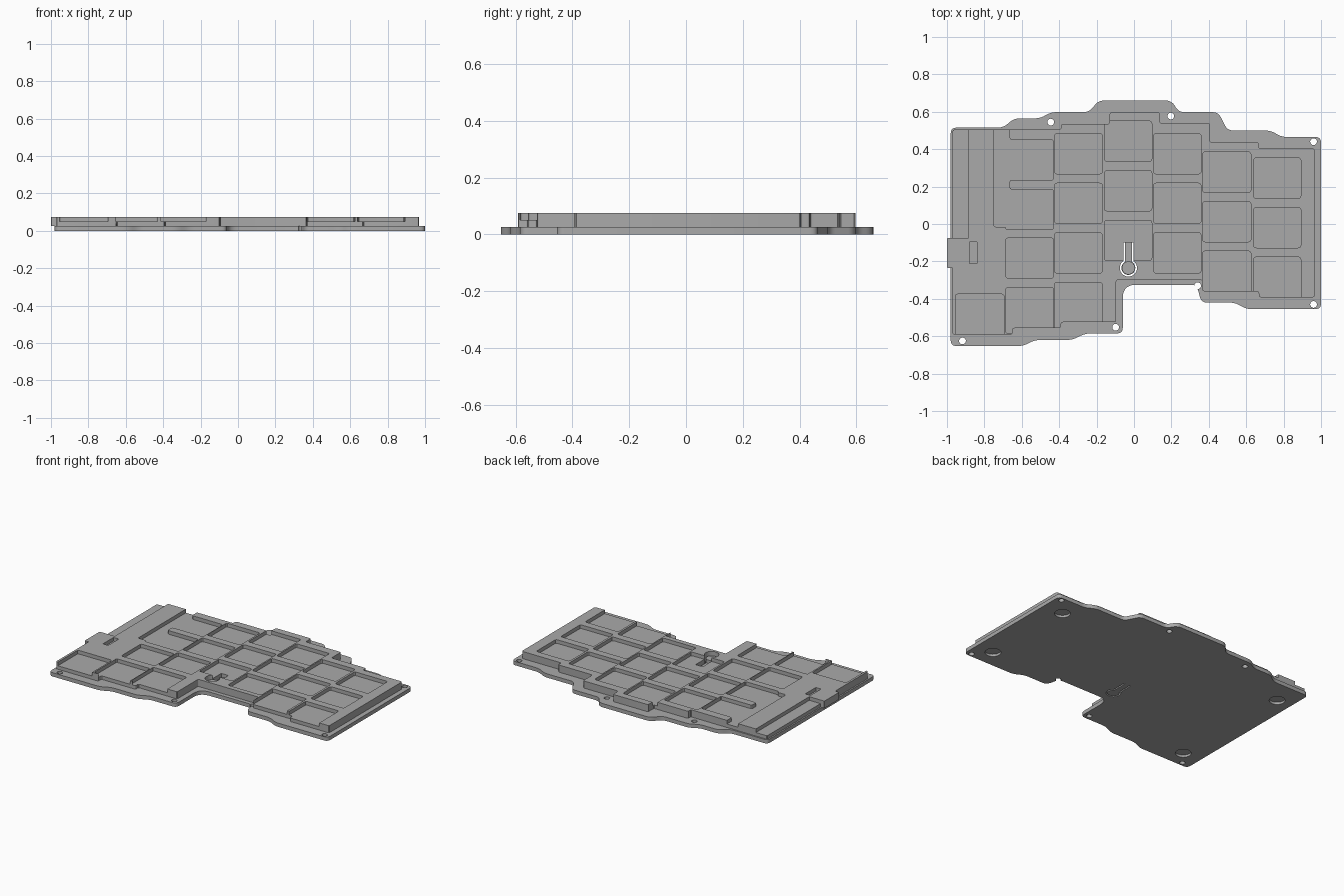
import bpy, bmesh, math
from mathutils import Vector

cube = bpy.data.objects.get("Cube")
if cube:
    bpy.data.objects.remove(cube)

grey = bpy.data.materials.new("matte_grey")
grey.use_nodes = True
COLOUR = (0.4, 0.4, 0.4, 1)
grey.diffuse_color = COLOUR
grey.node_tree.nodes["Principled BSDF"].inputs["Base Color"].default_value = COLOUR

BASE_TOP, FLOOR, TOP, ABOVE = 0.026, 0.05, 0.075, 0.1


def rounded(points, radius, steps=5):
    """Round polygon corners; a third value in a point overrides the radius."""
    out, n = [], len(points)
    for i, p in enumerate(points):
        c = Vector(p[:2])
        a, b = (Vector(points[j][:2]) - c for j in (i - 1, (i + 1) % n))
        r = min(p[2] if len(p) > 2 else radius, a.length * 0.48, b.length * 0.48)
        a, b = c + a.normalized() * r, c + b.normalized() * r
        for k in range(steps + 1):
            t = k / steps
            out.append(a * (1 - t) ** 2 + c * 2 * t * (1 - t) + b * t * t)
    return out


def box(x0, x1, y0, y1):
    return [(x0, y0), (x1, y0), (x1, y1), (x0, y1)]


def circle(x, y, r, n=28):
    return [(x + r * math.cos(i * math.tau / n), y + r * math.sin(i * math.tau / n))
            for i in range(n)]


def keyhole(x, y, r, half, end):
    """Round head with a straight neck going back to end."""
    a = math.acos(half / r)
    sweep = math.tau - (math.pi - 2 * a)
    start = math.pi - a
    arc = [(x + r * math.cos(start + sweep * i / 28),
            y + r * math.sin(start + sweep * i / 28)) for i in range(29)]
    return arc + [(x + half, end), (x - half, end)]


def prisms(name, shapes):
    """One object from a list of (outline, bottom, top)."""
    bm = bmesh.new()
    for pts, z0, z1 in shapes:
        face = bm.faces.new([bm.verts.new((p[0], p[1], z0)) for p in pts])
        ext = bmesh.ops.extrude_face_region(bm, geom=[face])
        for v in ext["geom"]:
            if isinstance(v, bmesh.types.BMVert):
                v.co.z = z1
    bmesh.ops.recalc_face_normals(bm, faces=bm.faces)
    mesh = bpy.data.meshes.new(name)
    bm.to_mesh(mesh)
    bm.free()
    mesh.materials.append(grey)
    obj = bpy.data.objects.new(name, mesh)
    bpy.context.collection.objects.link(obj)
    return obj


def activate(obj):
    bpy.ops.object.select_all(action='DESELECT')
    obj.select_set(True)
    bpy.context.view_layer.objects.active = obj


def carve(obj, shapes):
    cutter = prisms("cutter", shapes)
    cutter.hide_render = True
    mod = obj.modifiers.new("carve", 'BOOLEAN')
    mod.operation, mod.solver, mod.object = 'DIFFERENCE', 'EXACT', cutter
    activate(obj)
    bpy.ops.object.modifier_apply(modifier=mod.name)
    bpy.data.objects.remove(cutter)


def finish(obj):
    activate(obj)
    bpy.ops.object.shade_smooth_by_angle(angle=math.radians(30))


# Base plate with flowing stepped rim
base_outline = [
    (-.98, .515), (-.70, .515), (-.64, .565), (-.5, .565), (-.445, .598),
    (-.24, .598), (-.19, .66), (.20, .66), (.24, .598), (.45, .598),
    (.50, .5), (.73, .5), (.79, .465), (1, .465), (1, -.455), (.6, -.455),
    (.54, -.42), (.36, -.42), (.335, -.325), (-.06, -.325, .07), (-.06, -.585),
    (-.26, -.585), (-.33, -.62), (-.53, -.62), (-.59, -.652), (-.98, -.652)]
base = prisms("base_plate", [(rounded(base_outline, .03), 0, BASE_TOP)])

screws = [(-.445, .545), (.197, .577), (.96, .44), (.96, -.43),
          (.34, -.33), (-.098, -.552), (-.917, -.625)]
feet = [(.85, .32), (.87, -.33), (-.87, .35), (-.845, -.53)]
button_hole = keyhole(-.03, -.235, .046, .027, -.1)
carve(base, [(circle(x, y, .018), -.02, ABOVE) for x, y in screws]
      + [(circle(x, y, .05), -.02, .016) for x, y in feet]
      + [(button_hole, -.02, ABOVE)])
finish(base)

# Raised tray with a side tab
tray_outline = [
    (-.97, .505), (-.39, .505), (-.39, .535), (-.13, .535), (-.13, .598),
    (.137, .598), (.137, .54), (.405, .54), (.405, .437), (.667, .437),
    (.667, .403), (.967, .403), (.967, -.392), (.667, -.392), (.667, -.36),
    (.365, -.36), (.365, -.297), (-.095, -.297), (-.095, -.525), (-.39, -.525),
    (-.39, -.557), (-.65, -.557), (-.65, -.592), (-.97, -.592),
    (-.97, -.235, 0.001), (-1, -.235, .005), (-1, -.075, .005), (-.97, -.075, 0.001)]
tray = prisms("raised_tray", [(rounded(tray_outline, .012, 3), BASE_TOP, TOP)])

# Key pockets: column left, right, front edge of the rearmost pocket, count, open at front
columns = [(-.955, -.695, -.59, 1, True), (-.685, -.43, -.29, 2, True),
           (-.425, -.17, .268, 4, True), (-.158, .095, .335, 3, False),
           (.105, .358, .268, 3, False), (.367, .625, .17, 3, True),
           (.64, .892, .138, 3, True)]
pockets = []
for x0, x1, front, count, is_open in columns:
    for i in range(count):
        y0 = front - i * .265
        y1 = y0 + .215
        if is_open and i == count - 1:
            y0 -= .03
        pockets.append((rounded(box(x0, x1, y0, y1), .014, 3), FLOOR, ABOVE))

# Joined recess, outer ledge, tab slot and button opening
recess = [(-.75, .6), (-.665, .6), (-.665, .45), (-.43, .45), (-.43, .235),
          (-.665, .235), (-.665, .185), (-.43, .185), (-.43, -.03),
          (-.685, -.03), (-.685, -.015), (-.75, -.015)]
pockets += [(rounded(recess, .012, 3), FLOOR, ABOVE),
            (box(-1.05, -.885, -.075, .6), FLOOR, ABOVE),
            (box(-.88, -.84, -.21, -.095), FLOOR, ABOVE)]
carve(tray, pockets)
carve(tray, [(button_hole, 0, ABOVE)])
finish(tray)

# Flexible push button hinged at its rear end
button = prisms("push_button", [(keyhole(-.03, -.235, .037, .018, -.098), 0, BASE_TOP),
                                (circle(-.03, -.235, .035), BASE_TOP, FLOOR)])
finish(button)
